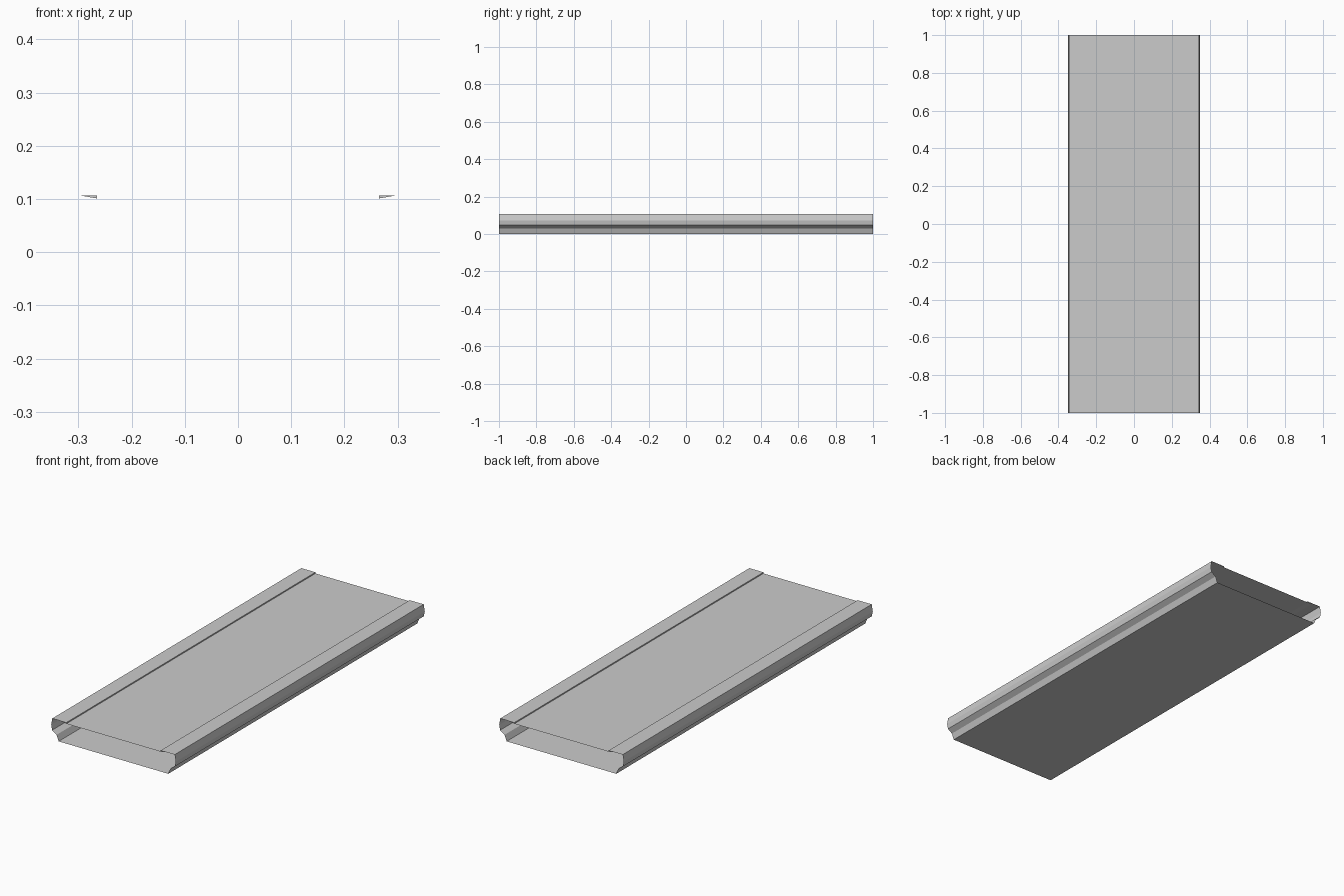
import bpy

if "Cube" in bpy.data.objects:
    bpy.data.objects.remove(bpy.data.objects["Cube"])

HALF = 1.0  # half of the length along y


def extrude(name, profile, closed=False, caps=False):
    """Sweep an (x, z) profile along y into a thin open shell."""
    n = len(profile)
    verts = [(x, y, z) for y in (-HALF, HALF) for x, z in profile]
    count = n if closed else n - 1
    faces = [(i, i + n, (i + 1) % n + n, (i + 1) % n) for i in range(count)]
    if caps:
        faces += [tuple(range(n)), tuple(range(2 * n - 1, n - 1, -1))]
    mesh = bpy.data.meshes.new(name)
    mesh.from_pydata(verts, [], faces)
    obj = bpy.data.objects.new(name, mesh)
    bpy.context.collection.objects.link(obj)
    # consistent outward normals
    bpy.context.view_layer.objects.active = obj
    obj.select_set(True)
    bpy.ops.object.mode_set(mode='EDIT')
    bpy.ops.mesh.select_all(action='SELECT')
    bpy.ops.mesh.normals_make_consistent(inside=False)
    bpy.ops.object.mode_set(mode='OBJECT')
    obj.select_set(False)
    return obj


# Half section: floor edge, stepped side wall, raised rail, recessed deck edge
half = [(0.308, 0.0), (0.32, 0.03), (0.345, 0.047), (0.35, 0.073),
        (0.344, 0.107), (0.265, 0.107), (0.265, 0.101)]
mirrored = [(-x, z) for x, z in reversed(half)]

# Hollow body, open at both ends
extrude("plank_shell", half + mirrored, closed=True)

# Slim wedge strips under the inner lip of each rail
for side, sx in (("right", 1), ("left", -1)):
    wedge = [(sx * 0.265, 0.101), (sx * 0.298, 0.1068), (sx * 0.265, 0.1068)]
    extrude(f"rail_lip_{side}", wedge, closed=True, caps=True)
